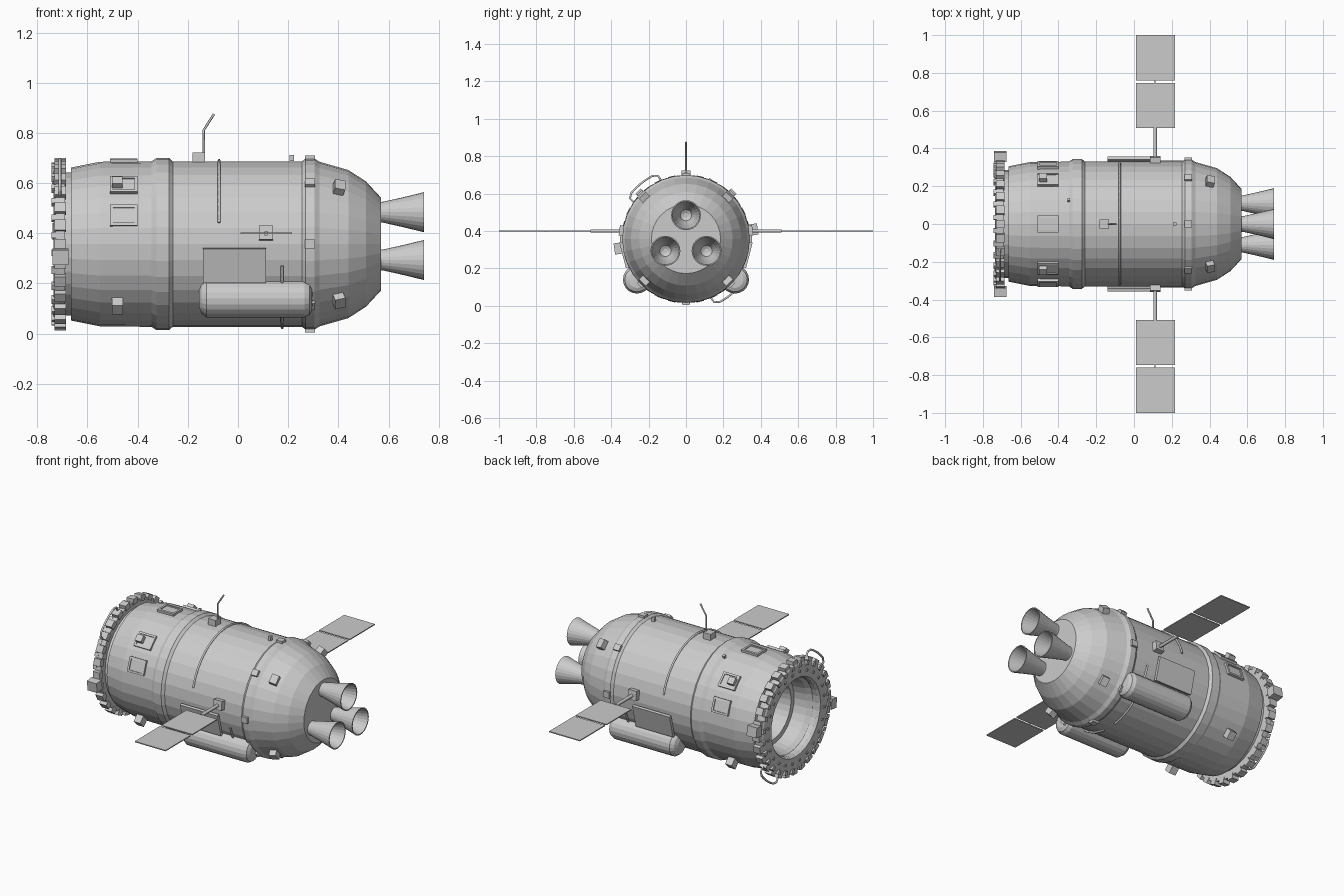
import bpy, bmesh, math
from mathutils import Matrix, Vector

if "Cube" in bpy.data.objects:
    bpy.data.objects.remove(bpy.data.objects["Cube"])

CZ = 0.357  # height of the hull axis
rad = math.radians


def finish(name, bm, normals=True):
    if normals:
        bmesh.ops.recalc_face_normals(bm, faces=bm.faces)
    me = bpy.data.meshes.new(name)
    bm.to_mesh(me)
    bm.free()
    ob = bpy.data.objects.new(name, me)
    bpy.context.collection.objects.link(ob)
    return ob


def lathe(name, prof, y=0, z=CZ, n=32):
    """Spin (x, radius) points about an axis parallel to x; radius 0 closes to a point."""
    bm = bmesh.new()
    rings = []
    for x, r in prof:
        if r == 0:
            rings.append([bm.verts.new((x, y, z))] * n)
        else:
            rings.append([bm.verts.new((x, y + r * math.cos(2 * math.pi * i / n),
                                        z + r * math.sin(2 * math.pi * i / n))) for i in range(n)])
    for a, b in zip(rings, rings[1:]):
        for i in range(n):
            j = (i + 1) % n
            bm.faces.new(list(dict.fromkeys((a[i], a[j], b[j], b[i]))))
    return finish(name, bm)


def radial_matrix(x, deg, r, tilt=0):
    a = rad(deg)
    m = Matrix(((1, 0, 0, x),
                (0, math.sin(a), math.cos(a), r * math.cos(a)),
                (0, -math.cos(a), math.sin(a), CZ + r * math.sin(a)),
                (0, 0, 0, 1)))
    return m @ Matrix.Rotation(rad(tilt), 4, 'Y')


def boxes(name, items):
    """items: (x, angle, radius, (along x, tangential, radial), tilt)"""
    bm = bmesh.new()
    for x, deg, r, size, tilt in items:
        bmesh.ops.create_cube(bm, size=1, matrix=radial_matrix(x, deg, r, tilt) @ Matrix.Diagonal((*size, 1)))
    return finish(name, bm)


def block(name, lo, hi):
    lo, hi = Vector(lo), Vector(hi)
    bm = bmesh.new()
    bmesh.ops.create_cube(bm, size=1, matrix=Matrix.Translation((lo + hi) / 2) @ Matrix.Diagonal((*(hi - lo), 1)))
    return finish(name, bm)


def tube(name, pts, r):
    cu = bpy.data.curves.new(name, 'CURVE')
    cu.dimensions = '3D'
    cu.bevel_depth = r
    cu.bevel_resolution = 1
    cu.use_fill_caps = True
    sp = cu.splines.new('POLY')
    sp.points.add(len(pts) - 1)
    for p, c in zip(sp.points, pts):
        p.co = (*c, 1)
    ob = bpy.data.objects.new(name, cu)
    bpy.context.collection.objects.link(ob)
    return ob


def polar(x, deg, r):
    return (x, r * math.cos(rad(deg)), CZ + r * math.sin(rad(deg)))


def arc(x, a0, a1, r, n=24):
    return [polar(x, a0 + (a1 - a0) * i / n, r) for i in range(n + 1)]


# Hull with stepped docking tunnel at the open end
lathe("hull", [(-0.45, 0), (-0.45, 0.15), (-0.52, 0.165), (-0.58, 0.175), (-0.58, 0.205),
               (-0.66, 0.215), (-0.69, 0.235), (-0.69, 0.285), (-0.665, 0.285), (-0.665, 0.305),
               (-0.55, 0.328), (-0.345, 0.33), (-0.325, 0.343), (-0.275, 0.343), (-0.26, 0.33),
               (0.255, 0.33), (0.27, 0.341), (0.305, 0.341), (0.325, 0.328), (0.44, 0.295),
               (0.51, 0.25), (0.57, 0.185), (0.57, 0)])

# Docking ring, its teeth, bolts and latches
lathe("docking_ring", [(-0.735, 0.235), (-0.735, 0.31), (-0.725, 0.325), (-0.69, 0.325),
                       (-0.69, 0.225), (-0.72, 0.225), (-0.735, 0.235)])
N = 28
boxes("ring_teeth", [(-0.708, i * 360 / N, 0.327, (0.045, 0.042, 0.034), 0) for i in range(N)])
boxes("ring_tabs", [(-0.732, (i + 0.5) * 360 / N, 0.312, (0.024, 0.024, 0.026), 0) for i in range(N)])
boxes("ring_bolts", [(-0.737, (i + 0.5) * 360 / 24, 0.27, (0.008, 0.014, 0.014), 0) for i in range(24)])
boxes("ring_latch_boxes", [(-0.708, a, 0.362, (0.064, 0.06, 0.05), 0) for a in (8, 188)])
for k, mid in enumerate((129, 309)):
    tube(f"ring_handle_{k + 1}",
         [polar(-0.71, mid - 16, 0.34), polar(-0.71, mid - 15, 0.37)]
         + arc(-0.71, mid - 11, mid + 11, 0.382, 6)
         + [polar(-0.71, mid + 15, 0.37), polar(-0.71, mid + 16, 0.34)], 0.006)

# Engine nozzles: hollow bells
for k, a in enumerate((90, 210, 330)):
    _, y, z = polar(0, a, 0.127)
    lathe(f"engine_nozzle_{k + 1}", [(0.555, 0.04), (0.58, 0.042), (0.66, 0.06), (0.742, 0.08),
                                     (0.742, 0.074), (0.66, 0.053), (0.60, 0.03), (0.59, 0.012),
                                     (0.59, 0)], y, z, 24)

# Small thrusters around the hull
diag = (45, 135, 225, 315)
boxes("belt_thrusters", [(0.287, i * 45, 0.338, (0.04, 0.036, 0.03), 0) for i in range(8)])
boxes("rear_thrusters", [(0.402, a, 0.317, (0.042, 0.052, 0.04), 16) for a in diag])
boxes("lower_front_thrusters", [(-0.48, a, 0.345, (0.044, 0.05, 0.055), 0) for a in diag[2:]])
boxes("upper_front_thrusters", [(-0.482, a, 0.347, (0.042, 0.04, 0.03), 0) for a in diag[:2]])

# Raised hatch frames with recessed panels
frames, panels = [], []
L, W, B = 0.11, 0.086, 0.012
for a in (20, 45, 90, 135, 160):
    m = radial_matrix(-0.455, a, 0.333)
    panels.append((-0.455, a, 0.329, (L - B, W - B, 0.012), 0))
    frames += [(-0.455 + s * (L - B) / 2, a, 0.33, (B, W, 0.02), 0) for s in (-1, 1)]
    da = math.degrees(math.atan((W - B) / 2 / 0.33))
    frames += [(-0.455, a + s * da, 0.332, (L, B, 0.02), 0) for s in (-1, 1)]
boxes("hatch_frames", frames)
boxes("hatch_panels", panels)

# Top antenna and small sensors
boxes("antenna_base", [(-0.157, 90, 0.345, (0.05, 0.05, 0.04), 0)])
tube("antenna_mast", [(-0.136, 0, 0.70), (-0.136, 0, 0.812), (-0.096, 0, 0.875)], 0.005)
boxes("sensors", [(0.215, 90, 0.343, (0.018, 0.018, 0.025), 0), (-0.345, 68, 0.338, (0.014, 0.014, 0.02), 0)])

# Cable over the top of the hull
tube("hull_cable", arc(-0.075, 15, 165, 0.333), 0.006)

for s, side in ((-1, "near"), (1, "far")):
    # Solar wing: mount, arm and two panels
    ys = sorted
    boxes(f"{side}_wing_mount", [(0.112, 7.4 if s > 0 else 172.6, 0.342, (0.055, 0.055, 0.035), 0)])
    tube(f"{side}_wing_arm", [(0.112, s * 0.33, 0.4), (0.112, s * 0.51, 0.4)], 0.010)
    for k, (a, b) in enumerate(((0.507, 0.746), (0.76, 1.0))):
        y0, y1 = sorted((s * a, s * b))
        block(f"{side}_solar_panel_{k + 1}", (0.01, y0, 0.397), (0.216, y1, 0.403))
    tube(f"{side}_panel_hinge", [(0.112, s * 0.74, 0.4), (0.112, s * 0.765, 0.4)], 0.003)
    # Fuel tank with rounded ends, strap and radiator plate
    lathe(f"{side}_tank", [(-0.155, 0), (-0.155, 0.035), (-0.145, 0.06), (-0.125, 0.075), (0.265, 0.075),
                           (0.285, 0.065), (0.295, 0.045), (0.298, 0)], s * 0.262, 0.14, 20)
    arm = (lambda d: d) if s > 0 else (lambda d: 180 - d)
    tube(f"{side}_tank_strap", arc(0.176, arm(-15), arm(-82), 0.336, 14), 0.006)
    boxes(f"{side}_radiator", [(-0.014, arm(-14.5), 0.342, (0.25, 0.14, 0.016), 0)])
